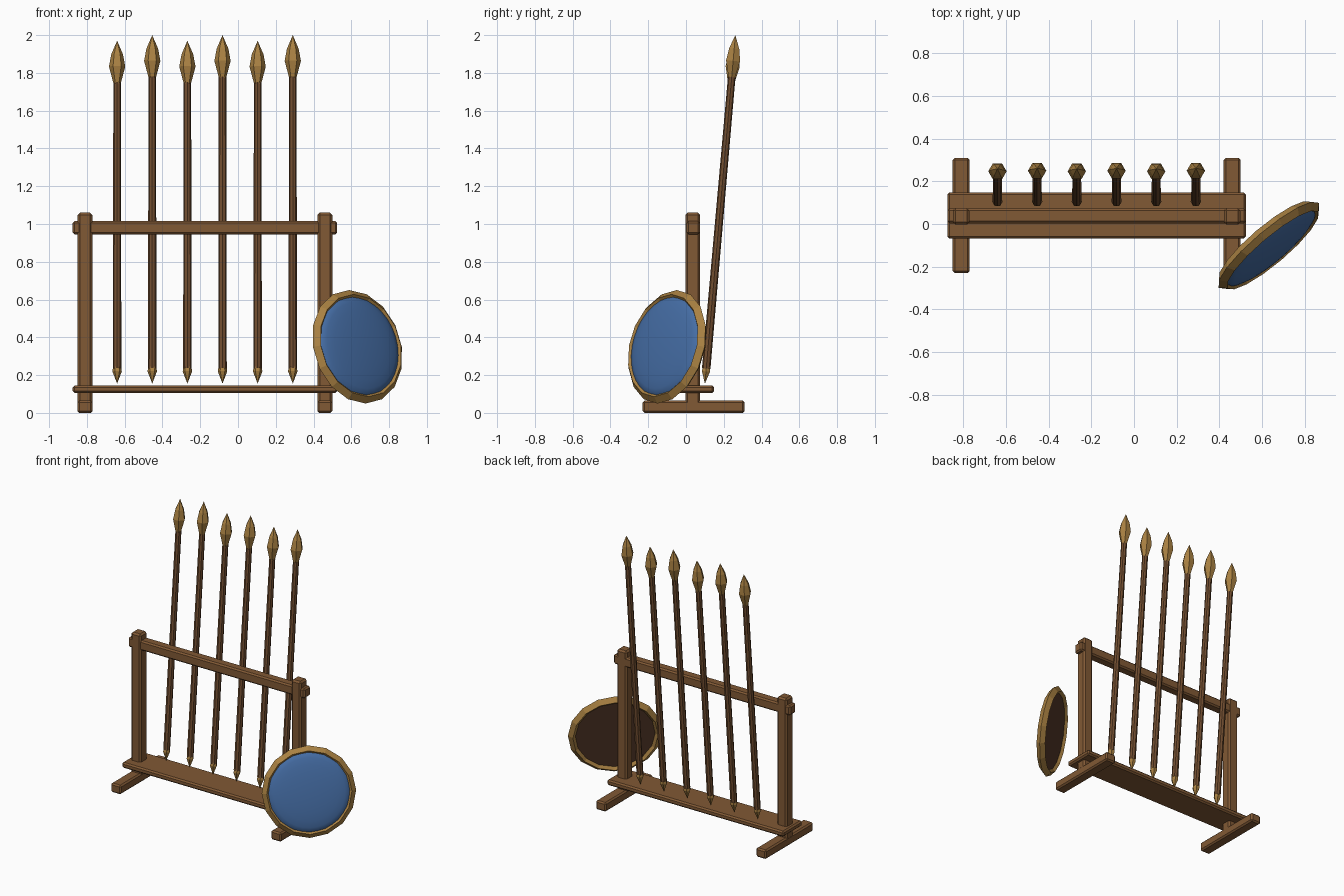
import bpy, bmesh
from math import sin, cos, pi, radians
from mathutils import Matrix, Vector

if "Cube" in bpy.data.objects:
    bpy.data.objects.remove(bpy.data.objects["Cube"])


def material(name, rgb):
    m = bpy.data.materials.new(name)
    m.diffuse_color = (*rgb, 1)
    m.use_nodes = True
    m.node_tree.nodes["Principled BSDF"].inputs["Base Color"].default_value = m.diffuse_color
    return m


WOOD = material("wood", (0.22, 0.10, 0.035))
SHAFT = material("shaft_wood", (0.17, 0.077, 0.03))
BRASS = material("brass", (0.40, 0.22, 0.055))
BLUE = material("blue_paint", (0.06, 0.155, 0.38))
DARK = material("dark_wood", (0.09, 0.04, 0.022))


def finish(name, bm, mat, matrix=Matrix()):
    bmesh.ops.recalc_face_normals(bm, faces=bm.faces)
    me = bpy.data.meshes.new(name)
    bm.to_mesh(me)
    bm.free()
    me.materials.append(mat)
    ob = bpy.data.objects.new(name, me)
    ob.matrix_world = matrix
    bpy.context.collection.objects.link(ob)
    return ob


def beam(name, x, y, z, bevel=0.01):
    """Chamfered box from (min, max) ranges."""
    bm = bmesh.new()
    bmesh.ops.create_cube(bm, size=1)
    for v in bm.verts:
        v.co = [(a + b) / 2 + c * (b - a) for (a, b), c in zip((x, y, z), v.co)]
    bmesh.ops.bevel(bm, geom=bm.edges[:], offset=bevel, segments=1,
                    affect='EDGES', profile=0.5)
    return finish(name, bm, WOOD)


def lathe(name, profile, sides, mat, matrix, closed=False):
    """Turn (radius, height) points about local z; closed makes a ring."""
    bm = bmesh.new()
    rings = []
    for r, h in profile:
        if r == 0:
            rings.append([bm.verts.new((0, 0, h))] * sides)
        else:
            rings.append([bm.verts.new((r * cos(2 * pi * i / sides),
                                        r * sin(2 * pi * i / sides), h))
                          for i in range(sides)])
    pairs = list(zip(rings, rings[1:]))
    if closed:
        pairs.append((rings[-1], rings[0]))
    for a, b in pairs:
        for i in range(sides):
            j = (i + 1) % sides
            bm.faces.new(list(dict.fromkeys((a[i], a[j], b[j], b[i]))))
    return finish(name, bm, mat, matrix)


# Frame: feet, posts, top rail and butt shelf
for side, x in (("left", -0.81), ("right", 0.46)):
    beam(side + "_foot", (x - 0.04, x + 0.04), (-0.23, 0.31), (0, 0.065))
    beam(side + "_post", (x - 0.039, x + 0.039), (-0.003, 0.075), (0.04, 1.06), 0.012)
beam("top_rail", (-0.875, 0.525), (0.003, 0.073), (0.945, 1.015))
beam("bottom_shelf", (-0.875, 0.525), (-0.068, 0.148), (0.105, 0.145))

# Six leaning spears, alternately short and long
for n in range(6):
    drop = 0.03 if n % 2 == 0 else 0
    m = (Matrix.Translation((-0.64 + 0.186 * n, 0.1, 0.155))
         @ Matrix.Rotation(radians(-5), 4, 'X'))
    top = 1.63 - drop
    lathe(f"spear_butt_{n + 1}", [(0, 0), (0.025, 0.065), (0.021, 0.09), (0, 0.09)],
          6, BRASS, m)
    lathe(f"spear_shaft_{n + 1}", [(0, 0.08), (0.0225, 0.08), (0.02, top), (0, top)],
          8, SHAFT, m)
    lathe(f"spear_head_{n + 1}",
          [(0, top - 0.01), (0.018, top - 0.01), (0.043, top + 0.085),
           (0.031, top + 0.15), (0, top + 0.222)], 6, BRASS, m)

# Round shield leaning on the right post
normal = Vector((0.63, -0.745, 0.22))
sm = (Matrix.Translation((0.632, -0.1, 0.35))
      @ normal.to_track_quat('Z', 'Y').to_matrix().to_4x4())
lathe("shield_rim", [(0.278 + 0.03 * cos(k * pi / 2), 0.03 * sin(k * pi / 2))
                     for k in range(4)], 16, BRASS, sm, closed=True)
dome = lathe("shield_face", [(0.27 * sin(t * pi / 12), 0.012 + 0.04 * cos(t * pi / 12))
                             for t in range(7)], 32, BLUE, sm)
for p in dome.data.polygons:
    p.use_smooth = True
lathe("shield_back", [(0, -0.012), (0.27, -0.012), (0.27, 0.012)], 32, DARK, sm)
